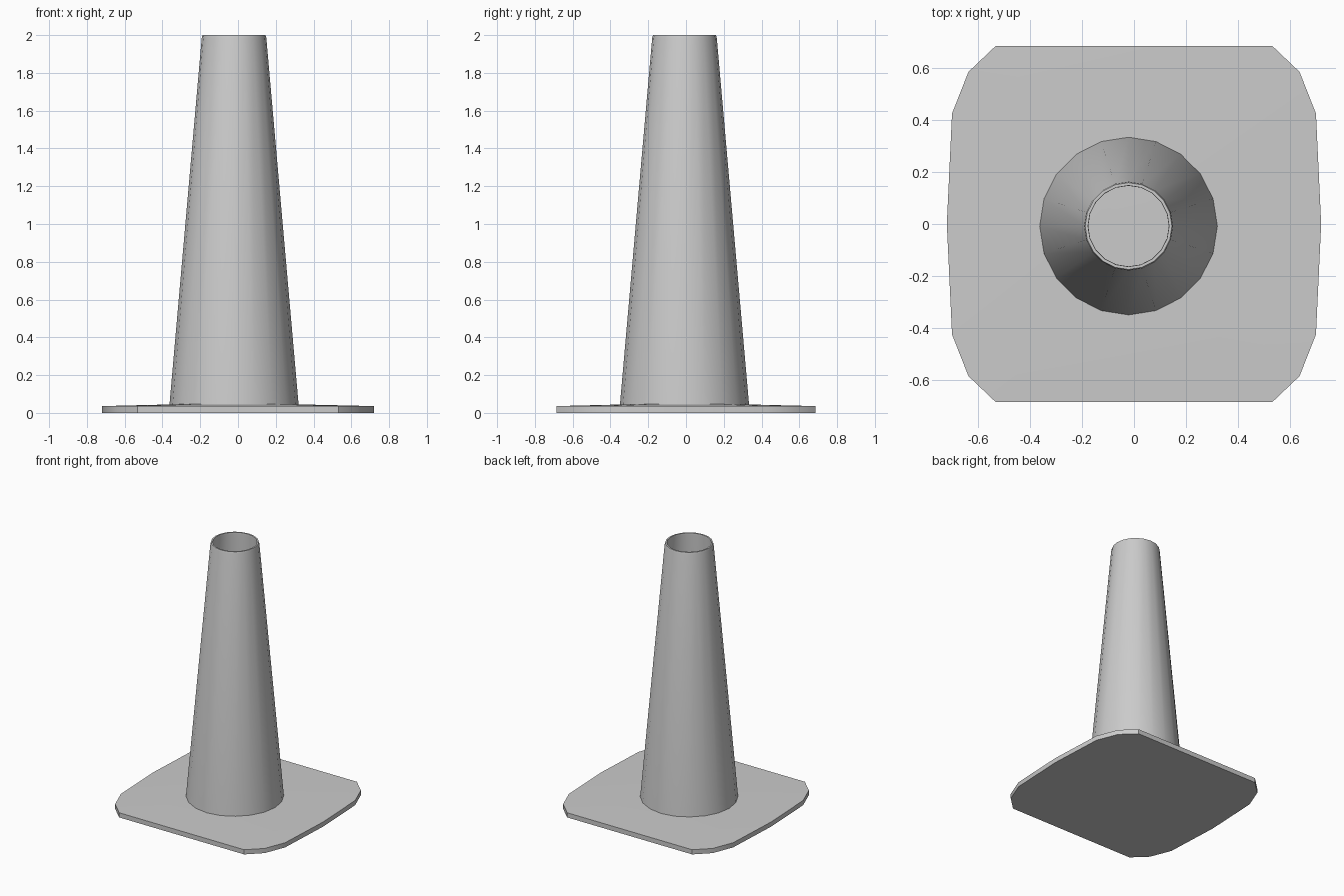
import bpy, bmesh, math

if "Cube" in bpy.data.objects:
    bpy.data.objects.remove(bpy.data.objects["Cube"])


def finish(bm, name, angle):
    bmesh.ops.recalc_face_normals(bm, faces=bm.faces)
    mesh = bpy.data.meshes.new(name)
    bm.to_mesh(mesh)
    bm.free()
    obj = bpy.data.objects.new(name, mesh)
    bpy.context.collection.objects.link(obj)
    bpy.ops.object.select_all(action='DESELECT')
    obj.select_set(True)
    bpy.context.view_layer.objects.active = obj
    bpy.ops.object.shade_smooth_by_angle(angle=math.radians(angle))
    return obj


# Base plate: mirrored corner outline, top rising gently to the middle
quarter = [(0.72, 0.0), (0.70, 0.425), (0.637, 0.585), (0.532, 0.685)]
half = quarter + [(-x, y) for x, y in reversed(quarter)]
outline = half + [(-x, -y) for x, y in half[1:-1]]
bm = bmesh.new()
low = [bm.verts.new((x, y, 0)) for x, y in outline]
high = [bm.verts.new((x, y, 0.036)) for x, y in outline]
peak = bm.verts.new((-0.021, -0.008, 0.053))
bm.faces.new(low[::-1])
for i in range(len(outline)):
    j = (i + 1) % len(outline)
    bm.faces.new((low[i], low[j], high[j], high[i]))
    bm.faces.new((high[i], high[j], peak))
finish(bm, "base_plate", 30)

# Hollow cone: outer wall, rounded rim and inner wall, 20 sides
SIDES = 20
profile = [(0.342, 0.042), (0.171, 1.985), (0.167, 2.0),
           (0.156, 2.0), (0.155, 1.985), (0.326, 0.044)]
bm = bmesh.new()
rings = []
for r, z in profile:
    rings.append([bm.verts.new((-0.021 + r * math.cos(math.tau * k / SIDES),
                                -0.008 + r * math.sin(math.tau * k / SIDES), z))
                  for k in range(SIDES)])
for n, a in enumerate(rings):
    b = rings[(n + 1) % len(rings)]
    for k in range(SIDES):
        m = (k + 1) % SIDES
        bm.faces.new((a[k], a[m], b[m], b[k]))
finish(bm, "cone_body", 40)
